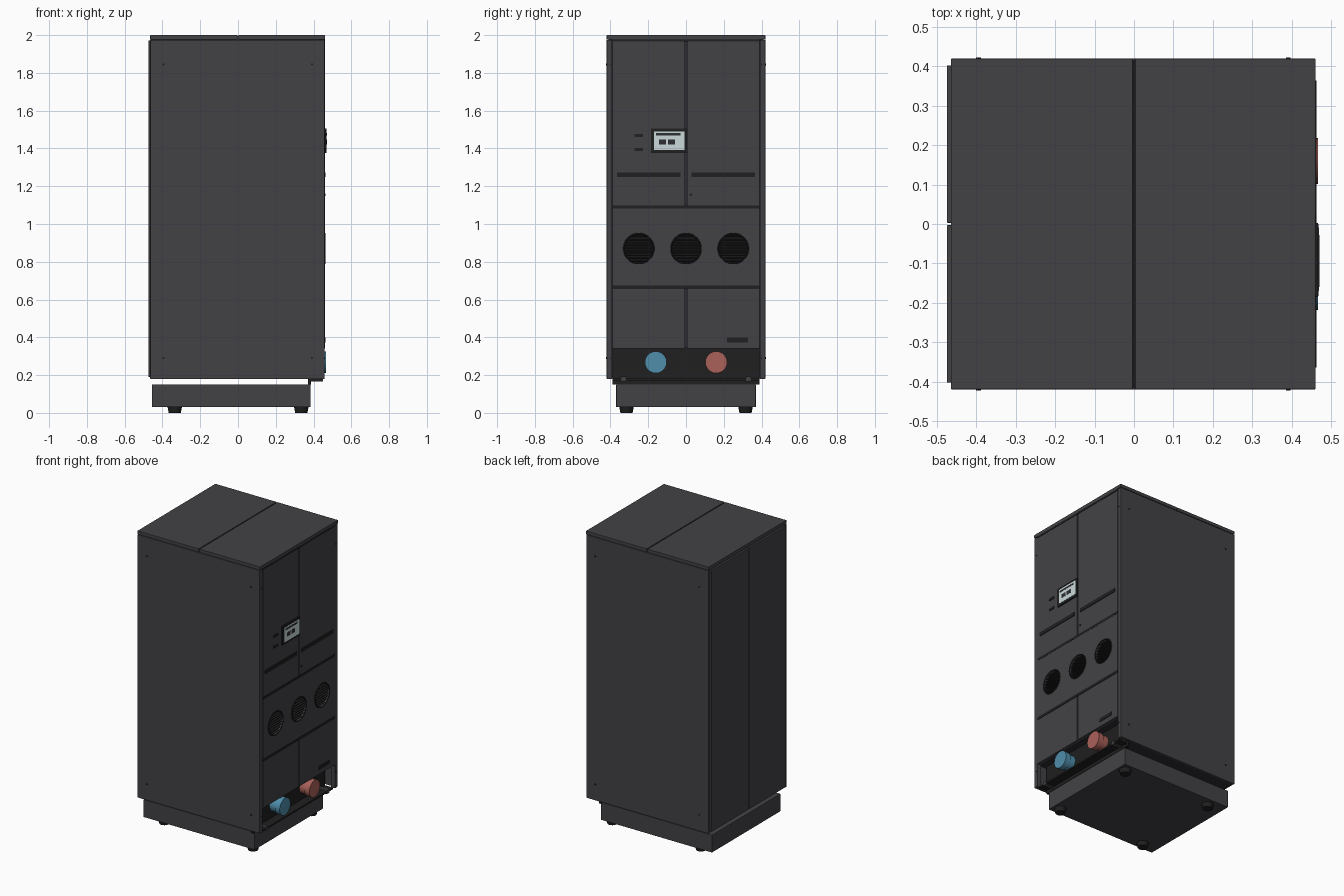
import bpy, math

if "Cube" in bpy.data.objects:
    bpy.data.objects.remove(bpy.data.objects["Cube"])


def material(name, rgb):
    m = bpy.data.materials.new(name)
    m.diffuse_color = (*rgb, 1)
    m.use_nodes = True
    m.node_tree.nodes["Principled BSDF"].inputs["Base Color"].default_value = m.diffuse_color
    return m


GREY = material("cabinet grey", (0.055, 0.053, 0.060))
SEAM = material("seam dark grey", (0.026, 0.026, 0.032))
BLACK = material("black plastic", (0.014, 0.014, 0.014))
SCREEN = material("pale screen", (0.60, 0.70, 0.70))
BLUE = material("cold blue", (0.08, 0.27, 0.41))
RED = material("warm red", (0.40, 0.12, 0.10))


def box(name, x, y, z, mat, bevel=0.0):
    """Box given by (min, max) ranges on each axis."""
    bpy.ops.mesh.primitive_cube_add(size=1, location=[(a + b) / 2 for a, b in (x, y, z)])
    ob = bpy.context.object
    ob.name = name
    ob.scale = [b - a for a, b in (x, y, z)]
    bpy.ops.object.transform_apply(location=False, rotation=False, scale=True)
    ob.data.materials.append(mat)
    if bevel:
        mod = ob.modifiers.new("soft edges", 'BEVEL')
        mod.width, mod.segments = bevel, 2
    return ob


def cylinder(name, axis, a, b, u, v, r, mat, r2=None, sides=32):
    """Cylinder from a to b along an axis; u, v are the other two coordinates."""
    mid = (a + b) / 2
    loc = {'X': (mid, u, v), 'Y': (u, mid, v), 'Z': (u, v, mid)}[axis]
    rot = {'X': (0, math.pi / 2, 0), 'Y': (-math.pi / 2, 0, 0), 'Z': (0, 0, 0)}[axis]
    bpy.ops.mesh.primitive_cone_add(vertices=sides, radius1=r, radius2=r2 or r,
                                    depth=b - a, location=loc, rotation=rot)
    ob = bpy.context.object
    ob.name = name
    ob.data.materials.append(mat)
    bpy.ops.object.shade_smooth_by_angle()
    return ob


# Plinth and feet
box("plinth", (-0.455, 0.385), (-0.37, 0.37), (0.03, 0.15), GREY, 0.003)
for x in (-0.335, 0.335):
    for y in (-0.315, 0.315):
        cylinder("foot", 'Z', 0, 0.03, x, y, 0.032, BLACK, 0.038, 20)

# Inner frame: full depth at the bottom stops behind the connection recess
box("lower_frame", (-0.462, 0.372), (-0.41, 0.41), (0.182, 0.345), SEAM)
box("upper_frame", (-0.462, 0.43), (-0.41, 0.41), (0.345, 1.985), SEAM)

# Side panels with front flanges and screws
for s in (-1, 1):
    box("side_panel", (-0.465, 0.458), sorted((s * 0.405, s * 0.42)), (0.18, 1.974), GREY, 0.002)
    box("side_flange", (0.43, 0.458), sorted((s * 0.391, s * 0.41)), (0.18, 1.974), GREY)
    for x in (-0.395, 0.392):
        for z in (0.29, 1.845):
            cylinder("side_screw", 'Y', *sorted((s * 0.415, s * 0.423)), x, z, 0.006, BLACK, sides=12)
    for z in (0.29, 1.845):
        cylinder("flange_screw", 'X', 0.455, 0.461, s * 0.40, z, 0.004, BLACK, sides=12)

# Two lids and two back panels
box("lid_left", (-0.465, -0.003), (-0.42, 0.42), (1.977, 2.0), GREY, 0.002)
box("lid_right", (0.003, 0.461), (-0.42, 0.42), (1.977, 2.0), GREY, 0.002)
box("lid_seam", (-0.003, 0.003), (-0.415, 0.415), (1.98, 1.994), BLACK)
for s in (-1, 1):
    box("back_panel", (-0.475, -0.46), sorted((s * 0.003, s * 0.403)), (0.19, 1.972), GREY, 0.002)

# Front door panels
for s in (-1, 1):
    ys = sorted((s * 0.006, s * 0.389))
    box("upper_door", (0.43, 0.46), ys, (1.097, 1.966), GREY, 0.002)
    box("lower_door", (0.43, 0.46), ys, (0.34, 0.656), GREY, 0.002)
    box("door_handle", (0.45, 0.464), sorted((s * 0.028, s * 0.365)), (1.248, 1.273), BLACK)
middle = box("middle_panel", (0.42, 0.46), (-0.389, 0.389), (0.675, 1.081), GREY)

# Horizontal gaskets between the panels
for z, h in ((0.6655, 0.009), (1.089, 0.008), (1.9715, 0.0055)):
    box("panel_gasket", (0.42, 0.461), (-0.389, 0.389), (z - h, z + h), BLACK)

# Round louvred vents cut through the middle panel
for y in (-0.25, 0, 0.25):
    cutter = cylinder("vent_cutter", 'X', 0.38, 0.5, y, 0.87, 0.08, BLACK, sides=40)
    mod = middle.modifiers.new("vent hole", 'BOOLEAN')
    mod.operation, mod.solver, mod.object = 'DIFFERENCE', 'EXACT', cutter
    bpy.context.view_layer.objects.active = middle
    bpy.ops.object.modifier_apply(modifier=mod.name)
    bpy.data.objects.remove(cutter)
    cylinder("vent_back", 'X', 0.428, 0.436, y, 0.87, 0.08, BLACK, sides=40)
    bpy.ops.mesh.primitive_torus_add(major_segments=40, minor_segments=8, major_radius=0.079,
                                     minor_radius=0.004, location=(0.460, y, 0.87),
                                     rotation=(0, math.pi / 2, 0))
    rim = bpy.context.object
    rim.name = "vent_rim"
    rim.data.materials.append(BLACK)
    bpy.ops.object.shade_smooth_by_angle()
    for i in range(-4, 5):
        dz = i * 0.0165
        half = math.sqrt(0.079 ** 2 - dz ** 2)
        slat = box("vent_slat", (0.436, 0.452), (y - half, y + half),
                   (0.87 + dz - 0.003, 0.87 + dz + 0.003), BLACK)
        slat.rotation_euler.y = 0.4

# Control display with on-screen marks, buttons, lock and label
box("display_frame", (0.45, 0.468), (-0.186, 0.003), (1.376, 1.506), BLACK, 0.003)
box("display_screen", (0.46, 0.4695), (-0.17, -0.009), (1.391, 1.491), SCREEN)
box("screen_header", (0.465, 0.4705), (-0.16, -0.028), (1.469, 1.481), SEAM)
for y in (-0.142, -0.094):
    box("screen_tile", (0.465, 0.4705), (y, y + 0.036), (1.422, 1.448), SEAM)
for z in (1.395, 1.468):
    box("button", (0.45, 0.464), (-0.272, -0.227), (z - 0.008, z + 0.008), BLACK)
cylinder("door_lock", 'X', 0.45, 0.464, 0.026, 1.155, 0.007, BLACK, sides=16)
box("label_plate", (0.45, 0.463), (0.216, 0.328), (0.373, 0.398), BLACK)

# Connection recess with bottom lip and brackets
box("recess_plate", (0.37, 0.386), (-0.389, 0.389), (0.15, 0.345), BLACK)
box("recess_lip", (0.37, 0.446), (-0.389, 0.389), (0.172, 0.182), BLACK)
for y in (-0.33, 0.33):
    box("lip_bracket", (0.38, 0.449), (y - 0.013, y + 0.013), (0.166, 0.192), GREY)

# Colour-coded pipe connections
for y, mat, label in ((-0.16, BLUE, "cold"), (0.16, RED, "warm")):
    cylinder(label + "_pipe", 'X', 0.38, 0.44, y, 0.268, 0.051, mat)
    cylinder(label + "_pipe_cap", 'X', 0.43, 0.467, y, 0.268, 0.058, mat)
